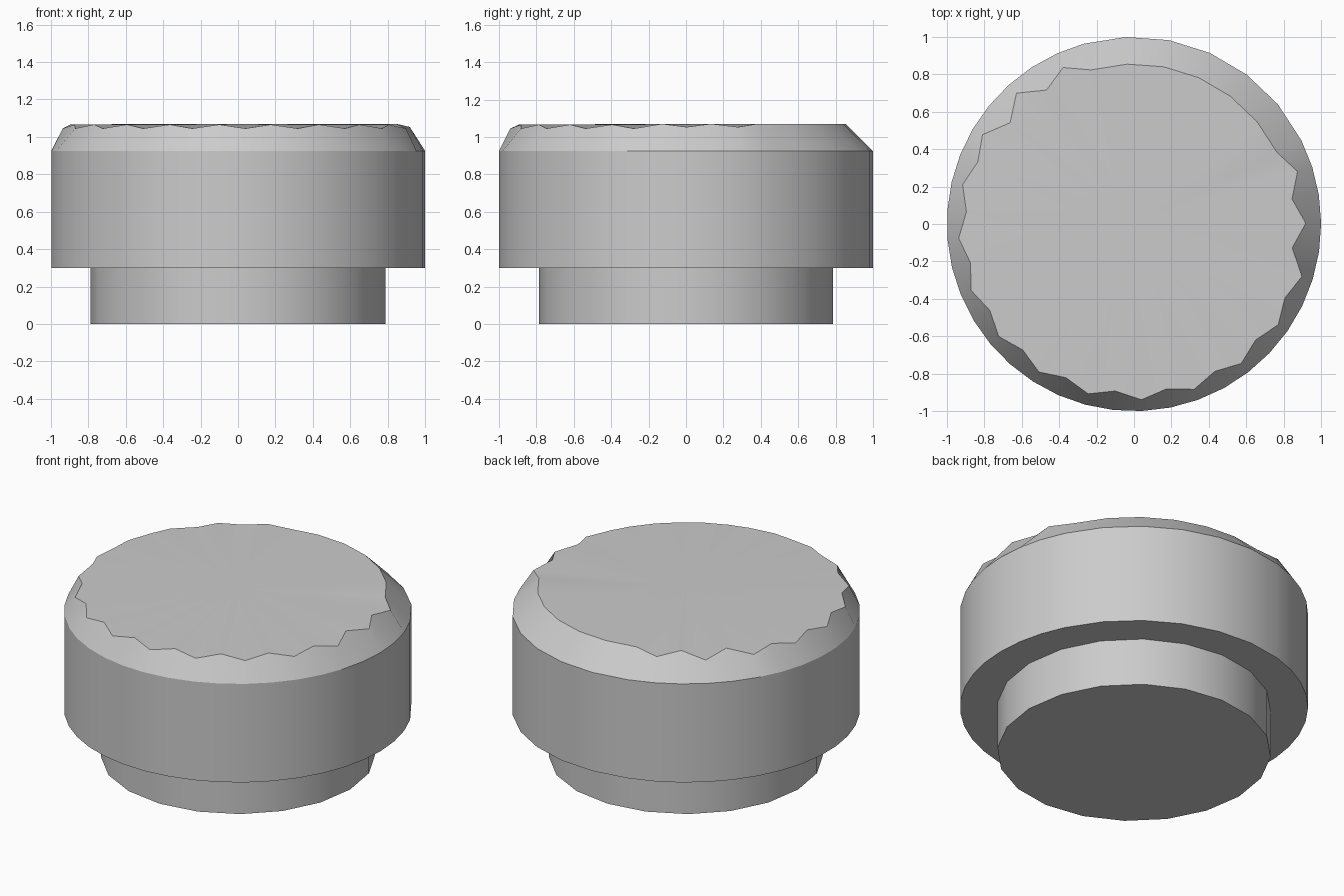
import bpy, bmesh
from math import sin, cos, radians

cube = bpy.data.objects.get("Cube")
if cube:
    bpy.data.objects.remove(cube, do_unlink=True)

grey = bpy.data.materials.new("plain_grey")
grey.use_nodes = True
colour = (0.6, 0.6, 0.6, 1)
grey.diffuse_color = colour
grey.node_tree.nodes["Principled BSDF"].inputs["Base Color"].default_value = colour


def ring(bm, angles, radii, heights):
    return [bm.verts.new((r * cos(a), r * sin(a), z))
            for a, r, z in zip(angles, radii, heights)]


def bridge(bm, low, high):
    n = len(low)
    for i in range(n):
        j = (i + 1) % n
        bm.faces.new((low[i], low[j], high[j], high[i]))


def finish(bm, name):
    bmesh.ops.recalc_face_normals(bm, faces=bm.faces)
    mesh = bpy.data.meshes.new(name)
    bm.to_mesh(mesh)
    bm.free()
    obj = bpy.data.objects.new(name, mesh)
    bpy.context.collection.objects.link(obj)
    mesh.materials.append(grey)
    bpy.ops.object.select_all(action="DESELECT")
    obj.select_set(True)
    bpy.context.view_layer.objects.active = obj
    bpy.ops.object.shade_smooth_by_angle(angle=radians(30))


# Top edge: plain chamfer at the back left, worn notches everywhere else
edge = [(26.6 + 13.17 * k, 0.855, 1.07) for k in range(1, 6)]
step = 17.56
for i in range(17):
    inner = (0.898, 1.066) if 3 <= i <= 13 else (0.855, 1.07)
    edge.append((105.6 + step * i, *inner))
    if i < 16:
        outer = (0.94, 1.045) if 1 <= i <= 13 else (0.918, 1.053)
        edge.append((105.6 + step * (i + 0.5), *outer))
angles = [radians(e[0]) for e in edge]
n = len(edge)

# Knob body: underside, wall, chamfer and a top fanned from its centre
bm = bmesh.new()
bottom = ring(bm, angles, [1] * n, [0.3] * n)
rim = ring(bm, angles, [1] * n, [0.925] * n)
top = ring(bm, angles, [e[1] for e in edge], [e[2] for e in edge])
bm.faces.new(bottom)
bridge(bm, bottom, rim)
bridge(bm, rim, top)
centre = bm.verts.new((0, 0, 1.07))
for i in range(n):
    bm.faces.new((top[i], top[(i + 1) % n], centre))
finish(bm, "knob_body")

# Narrow base
sides = 20
turn = [radians(360 / sides * i) for i in range(sides)]
bm = bmesh.new()
foot = ring(bm, turn, [0.787] * sides, [0] * sides)
neck = ring(bm, turn, [0.787] * sides, [0.3] * sides)
bm.faces.new(foot)
bridge(bm, foot, neck)
bm.faces.new(neck)
finish(bm, "narrow_base")
